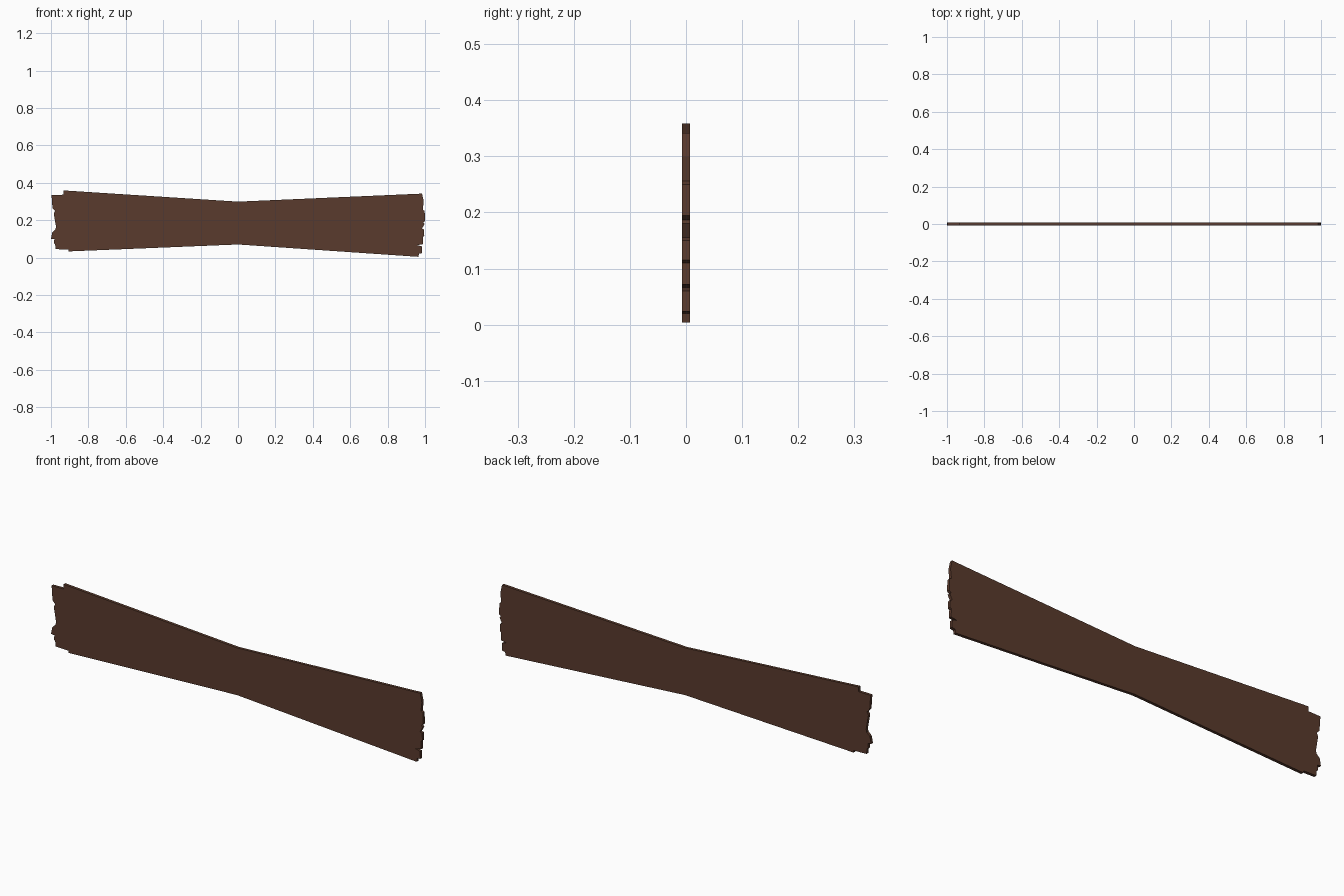
import bpy, bmesh

if "Cube" in bpy.data.objects:
    bpy.data.objects.remove(bpy.data.objects["Cube"])

# Single dark brown wood colour
wood = bpy.data.materials.new("dark_brown_wood")
wood.diffuse_color = (0.102, 0.043, 0.026, 1)
wood.use_nodes = True
wood.node_tree.nodes["Principled BSDF"].inputs["Base Color"].default_value = wood.diffuse_color

HALF_THICK = 0.007

# Splintered ends, both listed from bottom to top as (x, z)
right_end = [(0.965, 0.004), (0.967, 0.02), (0.985, 0.024), (0.983, 0.06),
             (0.958, 0.066), (0.990, 0.072), (0.988, 0.11), (0.996, 0.115),
             (0.994, 0.15), (0.984, 0.155), (0.997, 0.18), (0.990, 0.187),
             (1.0, 0.195), (0.998, 0.25), (0.988, 0.256), (0.993, 0.30),
             (0.984, 0.342)]
left_end = [(-0.905, 0.033), (-0.905, 0.043), (-0.975, 0.045), (-0.978, 0.073),
            (-0.985, 0.075), (-0.982, 0.098), (-1.0, 0.10), (-0.993, 0.135),
            (-0.976, 0.15), (-0.973, 0.165), (-0.985, 0.235), (-0.978, 0.25),
            (-0.992, 0.265), (-0.997, 0.335), (-0.933, 0.336), (-0.933, 0.359)]

# Outline pinched at the middle, counter-clockwise seen from the front
outline = [(0, 0.07)] + right_end + [(0, 0.299)] + left_end[::-1]

# Extrude the outline through the board thickness
bm = bmesh.new()
face = bm.faces.new([bm.verts.new((x, -HALF_THICK, z)) for x, z in outline])
ext = bmesh.ops.extrude_face_region(bm, geom=[face], use_keep_orig=True)
verts = [g for g in ext["geom"] if isinstance(g, bmesh.types.BMVert)]
bmesh.ops.translate(bm, verts=verts, vec=(0, 2 * HALF_THICK, 0))
bmesh.ops.triangulate(bm, faces=[f for f in bm.faces if len(f.verts) > 4])
bmesh.ops.recalc_face_normals(bm, faces=bm.faces)

mesh = bpy.data.meshes.new("splintered_board")
bm.to_mesh(mesh)
bm.free()
mesh.materials.append(wood)
board = bpy.data.objects.new("splintered_board", mesh)
bpy.context.collection.objects.link(board)
